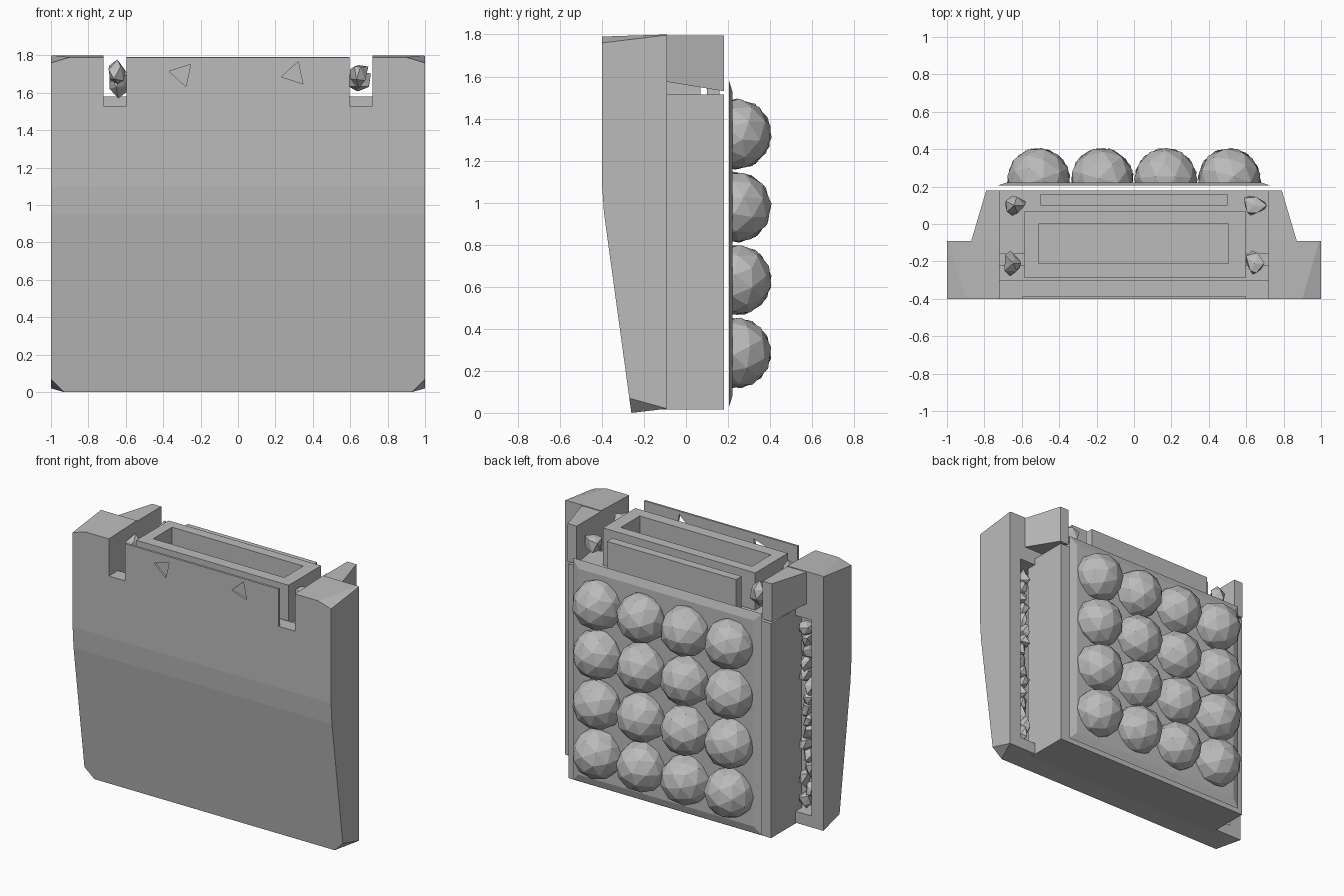
import bpy, bmesh, math, random
from mathutils import Vector, Matrix

random.seed(4)
if "Cube" in bpy.data.objects:
    bpy.data.objects.remove(bpy.data.objects["Cube"])

grey = bpy.data.materials.new("plain grey")
grey.use_nodes = True
colour = (0.5, 0.5, 0.5, 1)
grey.diffuse_color = colour
grey.node_tree.nodes["Principled BSDF"].inputs["Base Color"].default_value = colour


def finish(name, bm):
    bmesh.ops.recalc_face_normals(bm, faces=bm.faces)
    mesh = bpy.data.meshes.new(name)
    bm.to_mesh(mesh)
    bm.free()
    mesh.materials.append(grey)
    obj = bpy.data.objects.new(name, mesh)
    bpy.context.collection.objects.link(obj)
    return obj


def add_box(bm, x, y, z):
    lo, hi = Vector((x[0], y[0], z[0])), Vector((x[1], y[1], z[1]))
    size = hi - lo
    matrix = Matrix.Translation((lo + hi) / 2) @ Matrix.Diagonal((*size, 1))
    return bmesh.ops.create_cube(bm, size=1, matrix=matrix)["verts"]


def box(name, x, y, z):
    bm = bmesh.new()
    add_box(bm, x, y, z)
    return finish(name, bm)


def add_prism(bm, points, along):
    face = bm.faces.new([bm.verts.new(p) for p in points])
    new = bmesh.ops.extrude_face_region(bm, geom=[face])["geom"]
    verts = [v for v in new if isinstance(v, bmesh.types.BMVert)]
    bmesh.ops.translate(bm, verts=verts, vec=along)


def cut(obj, cutter):
    cutter.hide_render = True
    cutter.hide_set(True)
    mod = obj.modifiers.new("cut", "BOOLEAN")
    mod.operation = "DIFFERENCE"
    mod.solver = "EXACT"
    mod.object = cutter
    bpy.context.view_layer.objects.active = obj
    bpy.ops.object.modifier_apply(modifier=mod.name)
    bpy.data.objects.remove(cutter)


def add_shard(bm, centre, size):
    shape = bmesh.ops.create_icosphere(bm, subdivisions=1, radius=1)["verts"]
    for v in shape:
        v.co = Vector(centre) + Vector(c * s * random.uniform(0.45, 1.1) for c, s in zip(v.co, size))


# Front shell: side profile drawn across the width, corners sliced off
bm = bmesh.new()
profile = [(-0.09, 0.02), (-0.26, 0), (-0.39, 0.95), (-0.4, 1.1), (-0.4, 1.79), (-0.09, 1.8)]
add_prism(bm, [(-1, y, z) for y, z in profile], (2, 0, 0))
for side in (-1, 1):
    for a, b, c in [((1, -0.27, 0.07), (1, -0.09, 0.02), (0.93, -0.26, 0)),
                    ((1, -0.4, 1.76), (0.99, -0.09, 1.8), (0.9, -0.4, 1.79))]:
        a, b, c = [Vector((p[0] * side, p[1], p[2])) for p in (a, b, c)]
        normal = (b - a).cross(c - a)
        if normal.dot(a - Vector((0, -0.2, 0.9))) < 0:
            normal.negate()
        bmesh.ops.bisect_plane(bm, geom=bm.verts[:] + bm.edges[:] + bm.faces[:],
                               plane_co=a, plane_no=normal, clear_outer=True)
        bmesh.ops.holes_fill(bm, edges=[e for e in bm.edges if e.is_boundary])
shell = finish("front_shell", bm)

# Hollow back, open top bay, side notches and triangular holes
cut(shell, box("cavity", (-0.91, 0.91), (-0.22, 0.1), (0.1, 1.47)))
cut(shell, box("bay", (-0.72, 0.72), (-0.3, 0.1), (1.3, 2)))
cut(shell, box("sheet_back", (-0.6, 0.6), (-0.385, 0.1), (1.53, 2)))
for side in (-1, 1):
    cut(shell, box("notch", sorted((0.595 * side, 0.72 * side)), (-1, 0.5), (1.53, 2)))
    bm = bmesh.new()
    tri = [Vector((math.cos(t), 0, math.sin(t))) * 0.07 for t in
           (math.radians(a + 12 * side) for a in (60, 180, 300))]
    add_prism(bm, [p + Vector((0.3 * side, -0.6, 1.7)) for p in tri], (0, 0.25, 0))
    cut(shell, finish("triangle", bm))

# Box body behind the shell
box("rear_body", (-0.785, 0.785), (-0.16, 0.18), (0.015, 1.515))

# Slanted caps over the body's ends
bm = bmesh.new()
for side in (-1, 1):
    add_prism(bm, [(x * side, y, 1.53) for x, y in
                   [(0.72, -0.09), (0.87, -0.09), (0.79, 0.18), (0.72, 0.18)]], (0, 0, 0.265))
for v in bm.verts:
    if v.co.z < 1.6 and v.co.y < 0:
        v.co.z = 1.575
finish("end_caps", bm)

# Open trough in the top bay
trough = box("trough", (-0.585, 0.595), (-0.29, 0.07), (1.5, 1.775))
cut(trough, box("trough_hollow", (-0.51, 0.505), (-0.21, 0), (1.55, 2)))
box("upright_plate", (-0.5, 0.5), (0.1, 0.16), (1.5, 1.74))

# Rear panel with thin tapered edges
bm = bmesh.new()
for v in add_box(bm, (-0.73, 0.73), (0.205, 0.222), (0.03, 1.58)):
    if v.co.y > 0.21:
        v.co.x *= 0.93
        v.co.z = 0.8 + (v.co.z - 0.8) * 0.93
finish("rear_panel", bm)

# Four by four faceted domes
bm = bmesh.new()
for col in range(4):
    for row in range(4):
        spin = Matrix.Rotation(random.uniform(0, 6), 4, Vector((random.random(), random.random(), 1)).normalized())
        place = Matrix.Translation((-0.51 + 0.34 * col, 0.238, 0.285 + 0.347 * row))
        bmesh.ops.create_icosphere(bm, subdivisions=2, radius=0.17, matrix=place @ spin)
bmesh.ops.bisect_plane(bm, geom=bm.verts[:] + bm.edges[:] + bm.faces[:], plane_co=(0, 0.215, 0),
                       plane_no=(0, -1, 0), clear_outer=True)
bmesh.ops.holes_fill(bm, edges=[e for e in bm.edges if e.is_boundary])
bmesh.ops.dissolve_limit(bm, angle_limit=math.radians(17), verts=bm.verts, edges=bm.edges)
finish("domes", bm)

# Broken fragments in the side gaps and beside the trough
bm = bmesh.new()
for side in (-1, 1):
    for i in range(16):
        add_shard(bm, (side * random.uniform(0.82, 0.87), -0.155, 0.17 + 0.08 * i), (0.05, 0.07, 0.08))
    add_shard(bm, (0.645 * side, -0.21, 1.7), (0.06, 0.08, 0.09))
    add_shard(bm, (0.64 * side, 0.1, 1.66), (0.08, 0.07, 0.1))
finish("fragments", bm)
